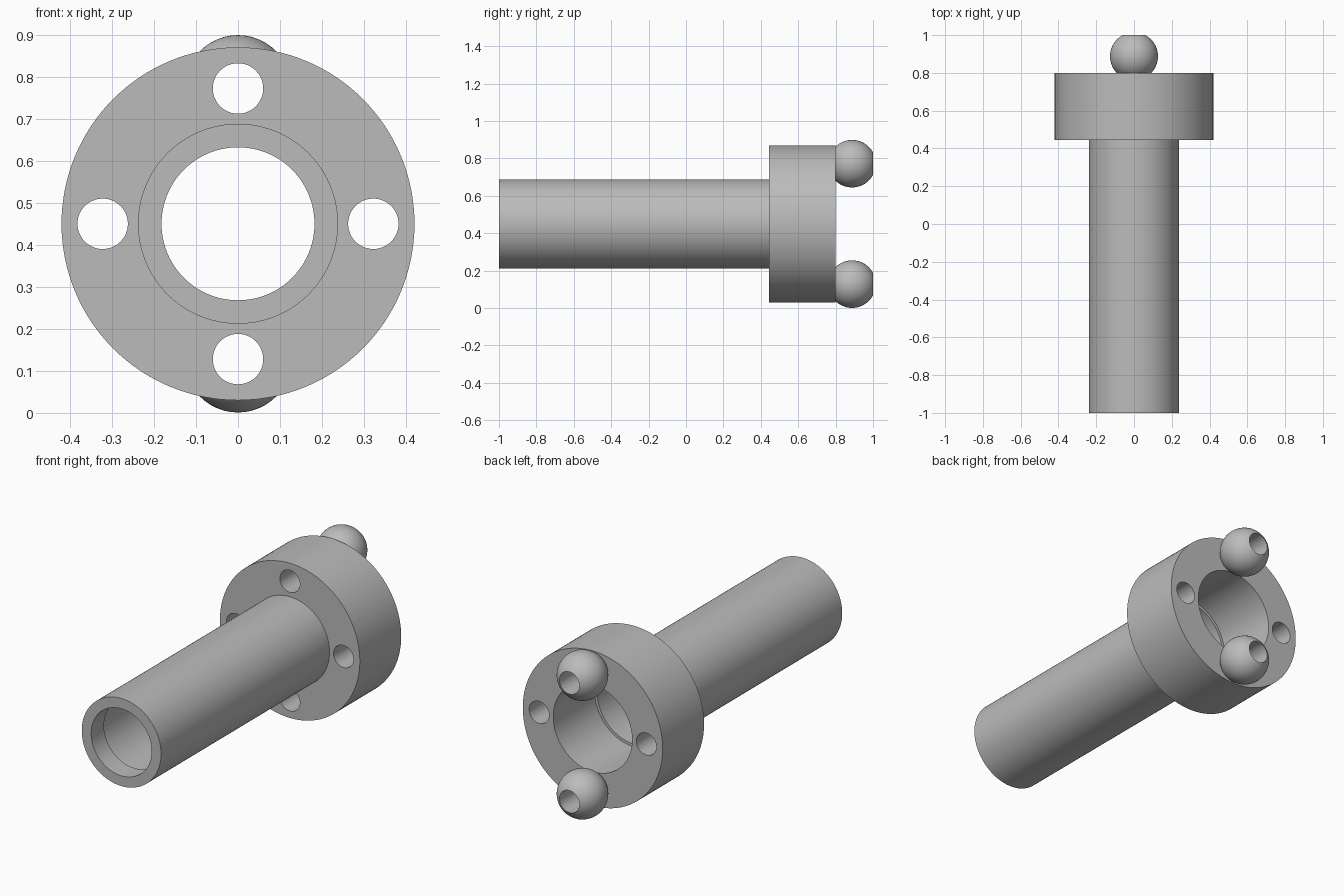
import bpy, bmesh, math
from mathutils import Matrix, Vector

cube = bpy.data.objects.get("Cube")
if cube:
    bpy.data.objects.remove(cube, do_unlink=True)

AXIS_Z = 0.45        # height of the main axis
HOLE_RING = 0.322    # distance of the holes from the main axis
HOLE_R = 0.06
FLANGE_FRONT, FLANGE_BACK = 0.445, 0.8

grey = bpy.data.materials.new("plain grey")
grey.use_nodes = True
colour = (0.5, 0.5, 0.5, 1)
grey.diffuse_color = colour
grey.node_tree.nodes["Principled BSDF"].inputs["Base Color"].default_value = colour


def lathe(name, profile, x=0.0, z=AXIS_Z, steps=96):
    """Spin a closed (radius, y) profile around an axis along y."""
    bm = bmesh.new()
    verts = [bm.verts.new((r, y, 0)) for r, y in profile]
    edges = [bm.edges.new((verts[i - 1], verts[i])) for i in range(len(verts))]
    bmesh.ops.spin(bm, geom=verts + edges, cent=(0, 0, 0), axis=(0, 1, 0),
                   angle=math.tau, steps=steps, use_duplicate=False)
    bmesh.ops.remove_doubles(bm, verts=bm.verts, dist=1e-5)
    bmesh.ops.recalc_face_normals(bm, faces=bm.faces)
    bmesh.ops.translate(bm, verts=bm.verts, vec=Vector((x, 0, z)))
    mesh = bpy.data.meshes.new(name)
    bm.to_mesh(mesh)
    bm.free()
    obj = bpy.data.objects.new(name, mesh)
    mesh.materials.append(grey)
    bpy.context.collection.objects.link(obj)
    return obj


# Tube with a narrower lip at its open front end
tube = lathe("tube", [(0.182, -1), (0.238, -1), (0.238, FLANGE_FRONT),
                      (0.222, FLANGE_FRONT), (0.222, -0.89), (0.182, -0.89)])

# Flange ring
flange = lathe("flange", [(0.237, FLANGE_FRONT), (0.42, FLANGE_FRONT),
                          (0.42, FLANGE_BACK), (0.237, FLANGE_BACK)], steps=128)

# Four bolt holes through the flange
bm = bmesh.new()
for k in range(4):
    a = k * math.pi / 2
    place = Matrix.Translation((HOLE_RING * math.cos(a), 0.62,
                                AXIS_Z + HOLE_RING * math.sin(a)))
    bmesh.ops.create_cone(bm, cap_ends=True, segments=48, radius1=HOLE_R,
                          radius2=HOLE_R, depth=0.6,
                          matrix=place @ Matrix.Rotation(math.pi / 2, 4, 'X'))
cut_mesh = bpy.data.meshes.new("hole_cutter")
bm.to_mesh(cut_mesh)
bm.free()
cut_mesh.materials.append(grey)
cutter = bpy.data.objects.new("hole_cutter", cut_mesh)
cutter.hide_render = True
bpy.context.collection.objects.link(cutter)
mod = flange.modifiers.new("bolt_holes", 'BOOLEAN')
mod.operation = 'DIFFERENCE'
mod.solver = 'EXACT'
mod.object = cutter
bpy.context.view_layer.update()
cut = bpy.data.meshes.new_from_object(
    flange.evaluated_get(bpy.context.evaluated_depsgraph_get()))
flange.modifiers.clear()
flange.data = cut
bpy.data.objects.remove(cutter, do_unlink=True)

# Drilled balls seated over the top and bottom holes
BALL_R, BALL_Y = 0.127, 0.888
start = math.asin((FLANGE_BACK - BALL_Y) / BALL_R)
end = math.acos(HOLE_R / BALL_R)
arc = [start + (end - start) * i / 24 for i in range(25)]
ball = [(BALL_R * math.cos(a), BALL_Y + BALL_R * math.sin(a)) for a in arc]
ball.append((HOLE_R, FLANGE_BACK))
parts = [tube, flange]
for name, side in (("top_ball", 1), ("bottom_ball", -1)):
    parts.append(lathe(name, ball, z=AXIS_Z + side * HOLE_RING, steps=48))

# Smooth round walls, crisp rims
bpy.ops.object.select_all(action='DESELECT')
for obj in parts:
    obj.select_set(True)
bpy.context.view_layer.objects.active = tube
bpy.ops.object.shade_smooth_by_angle(angle=math.radians(30))
